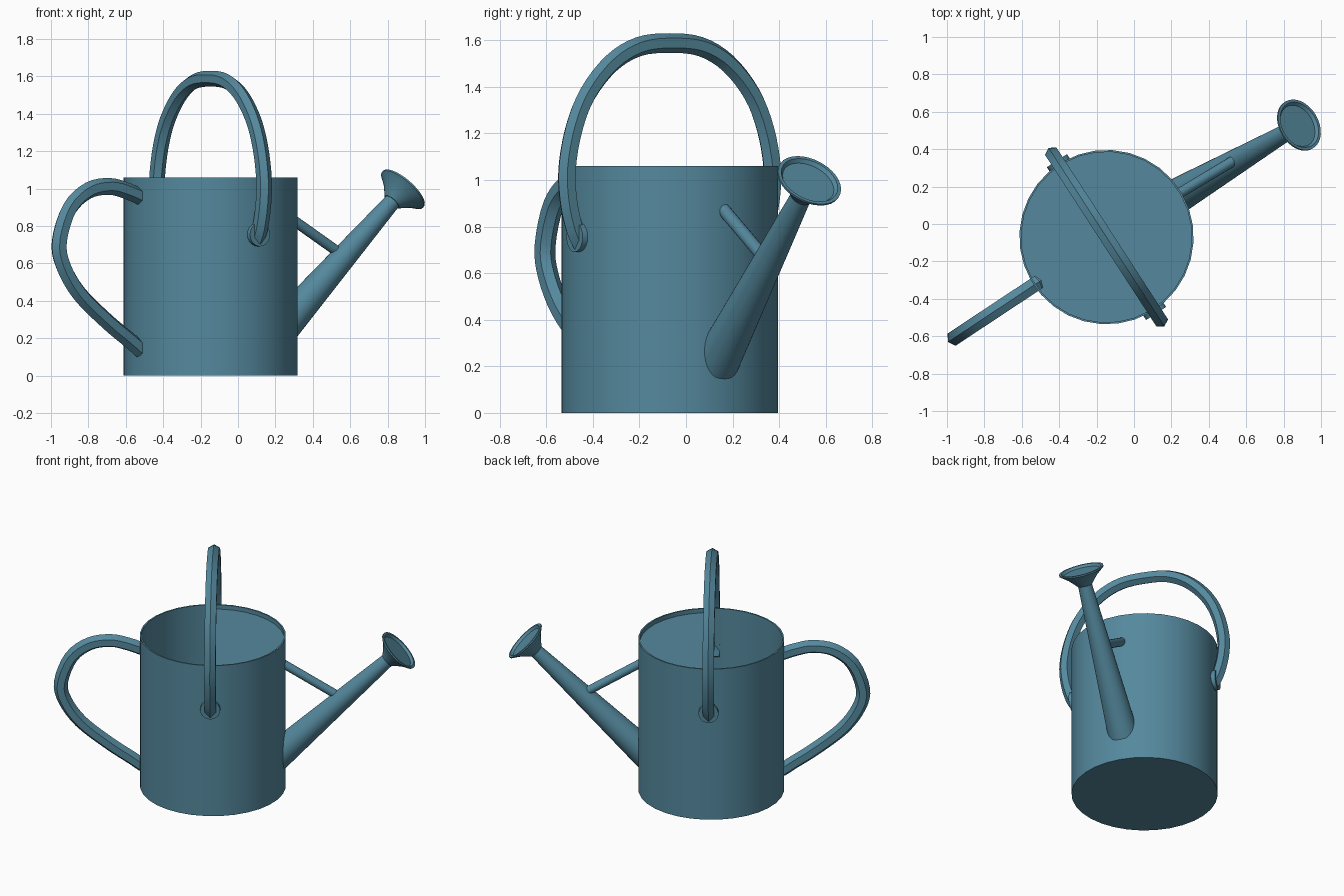
import bpy, bmesh
from math import radians, cos, sin, pi, atan2, hypot
from mathutils import Matrix, Vector

if "Cube" in bpy.data.objects:
    bpy.data.objects.remove(bpy.data.objects["Cube"])

CENTRE = Matrix.Translation((-0.147, -0.07, 0))
mat = bpy.data.materials.new("blue_metal")
mat.diffuse_color = (0.09, 0.25, 0.34, 1)
mat.use_nodes = True
mat.node_tree.nodes["Principled BSDF"].inputs["Base Color"].default_value = mat.diffuse_color


def finish(name, bm, degrees=0):
    """Place a part on the can axis, local x turned outward by degrees."""
    bmesh.ops.remove_doubles(bm, verts=bm.verts, dist=1e-5)
    bmesh.ops.recalc_face_normals(bm, faces=bm.faces)
    me = bpy.data.meshes.new(name)
    bm.to_mesh(me)
    bm.free()
    me.materials.append(mat)
    ob = bpy.data.objects.new(name, me)
    bpy.context.collection.objects.link(ob)
    ob.matrix_world = CENTRE @ Matrix.Rotation(radians(degrees), 4, 'Z')
    bpy.ops.object.select_all(action='DESELECT')
    ob.select_set(True)
    bpy.context.view_layer.objects.active = ob
    bpy.ops.object.shade_smooth_by_angle(angle=radians(40))
    return ob


def lathe(profile, start=(0, 0), end=(0, 1), segs=32):
    """Spin (radius, distance) points about a line in the local xz plane."""
    bm = bmesh.new()
    tilt = Matrix.Rotation(atan2(end[0] - start[0], end[1] - start[1]), 4, 'Y')
    place = Matrix.Translation((start[0], 0, start[1])) @ tilt
    vs = [bm.verts.new((r, 0, h)) for r, h in profile]
    es = [bm.edges.new(p) for p in zip(vs, vs[1:])]
    bmesh.ops.spin(bm, geom=vs + es, cent=(0, 0, 0), axis=(0, 0, 1),
                   angle=2 * pi, steps=segs, use_merge=True)
    bm.transform(place)
    return bm


def tube(points, radius, sides=6, steps=4):
    """Sweep a polygon along a smooth path in the local xz plane."""
    p = [Vector(q) for q in points]
    p = [2 * p[0] - p[1]] + p + [2 * p[-1] - p[-2]]
    path = []
    for a, b, c, d in zip(p, p[1:], p[2:], p[3:]):
        for i in range(steps):
            t = i / steps
            path.append(0.5 * (2 * b + (c - a) * t + (2 * a - 5 * b + 4 * c - d) * t * t
                               + (3 * b - a - 3 * c + d) * t ** 3))
    path.append(p[-2])
    bm = bmesh.new()
    rings = []
    for i, q in enumerate(path):
        t = (path[min(i + 1, len(path) - 1)] - path[max(i - 1, 0)]).normalized()
        ring = []
        for k in range(sides):
            a = 2 * pi * k / sides
            u = radius * cos(a)
            ring.append(bm.verts.new((q.x - t.y * u, radius * sin(a), q.y + t.x * u)))
        rings.append(ring)
    for r0, r1 in zip(rings, rings[1:]):
        for k in range(sides):
            j = (k + 1) % sides
            bm.faces.new((r0[k], r0[j], r1[j], r1[k]))
    bm.faces.new(rings[0])
    bm.faces.new(rings[-1])
    return bm


# Open can body with a thin wall
finish("body", lathe([(0, 0), (0.466, 0), (0.466, 1.06), (0.456, 1.06),
                      (0.456, 0.012), (0, 0.012)]), 30)

# Half cover just below the rim, on the spout side
bm = bmesh.new()
arc = [bm.verts.new((0.458 * cos(a), 0.458 * sin(a), 1.02))
       for a in (pi * (i / 16 - 0.5) for i in range(17))]
face = bm.faces.new(arc)
ext = bmesh.ops.extrude_face_region(bm, geom=[face], use_keep_orig=True)
bmesh.ops.translate(bm, vec=(0, 0, 0.01),
                    verts=[v for v in ext["geom"] if isinstance(v, bmesh.types.BMVert)])
finish("half_cover", bm, 33)

# Tapered spout and flared rose on one axis
base, tip = (0.40, 0.215), (1.194, 1.0)
finish("spout", lathe([(0, 0), (0.097, 0), (0.044, 1.03), (0, 1.03)], base, tip), 30.2)
finish("rose", lathe([(0, 1.015), (0.05, 1.015), (0.066, 1.035), (0.098, 1.07),
                      (0.135, 1.1), (0.145, 1.107), (0.145, 1.116), (0.13, 1.116),
                      (0.118, 1.1), (0, 1.1)], base, tip), 30.2)

# Strut between body and spout
s0, s1 = (0.45, 0.872), (0.79, 0.665)
finish("spout_strut", lathe([(0, 0), (0.028, 0), (0.028, hypot(0.34, 0.207)),
                             (0, hypot(0.34, 0.207))], s0, s1, 16), 31)

# Back handle
finish("back_handle", tube([(0.445, 0.955), (0.543, 0.99), (0.65, 1.012), (0.783, 0.99),
                            (0.903, 0.895), (0.969, 0.72), (0.945, 0.59), (0.843, 0.44),
                            (0.663, 0.29), (0.52, 0.19), (0.445, 0.135)], 0.045), 213.5)

# Carrying hoop over the top, mirrored from one half
half = [(0.45, 0.72), (0.487, 0.79), (0.518, 0.91), (0.525, 1.05), (0.49, 1.22),
        (0.42, 1.37), (0.30, 1.50), (0.16, 1.572)]
hoop = half + [(0, 1.588)] + [(-x, z) for x, z in reversed(half)]
finish("carrying_hoop", tube(hoop, 0.042), -57)

# Round pivot plates where the hoop meets the body
for side, deg in (("front", -57), ("back", 123)):
    finish(side + "_pivot_plate",
           lathe([(0, 0), (0.064, 0), (0.064, 0.035), (0, 0.035)],
                 (0.452, 0.755), (0.5, 0.755), 20), deg)
